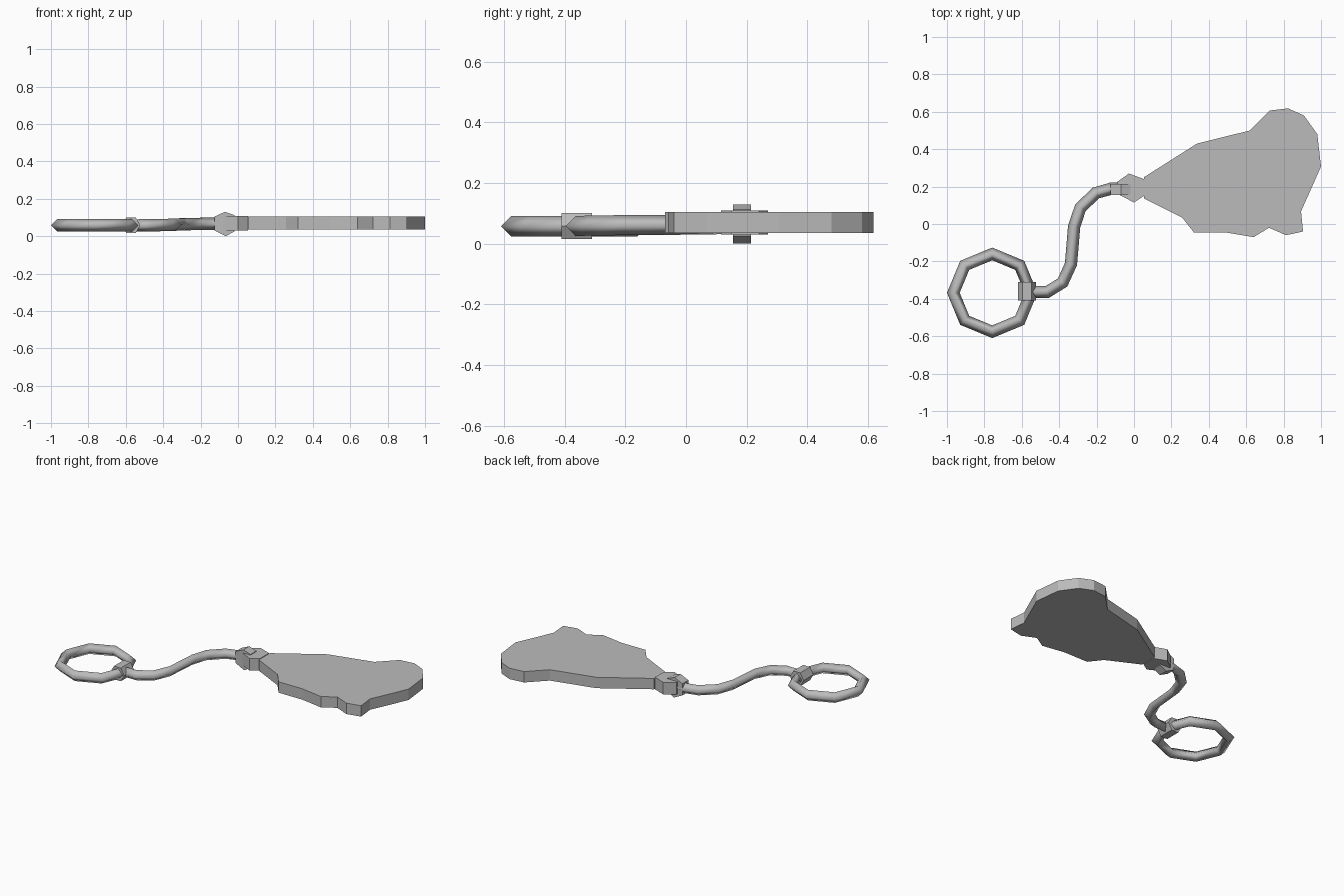
import bpy
import bmesh
import math
from mathutils import Vector

cube = bpy.data.objects.get("Cube")
if cube:
    bpy.data.objects.remove(cube)

# One grey metal for everything
grey = bpy.data.materials.new("grey_metal")
grey.use_nodes = True
colour = (0.5, 0.5, 0.5, 1)
grey.diffuse_color = colour
grey.node_tree.nodes["Principled BSDF"].inputs["Base Color"].default_value = colour


def finish(name, bm, smooth=False):
    bmesh.ops.recalc_face_normals(bm, faces=bm.faces)
    for face in bm.faces:
        face.smooth = smooth
    mesh = bpy.data.meshes.new(name)
    bm.to_mesh(mesh)
    bm.free()
    mesh.materials.append(grey)
    obj = bpy.data.objects.new(name, mesh)
    bpy.context.collection.objects.link(obj)
    return obj


def prism(name, outline, start, depth):
    """Extrude a closed outline of 3D points; start offsets it first."""
    bm = bmesh.new()
    verts = [bm.verts.new(Vector(p) + Vector(start)) for p in outline]
    face = bm.faces.new(verts)
    extruded = bmesh.ops.extrude_face_region(bm, geom=[face])["geom"]
    moved = [v for v in extruded if isinstance(v, bmesh.types.BMVert)]
    bmesh.ops.translate(bm, verts=moved, vec=depth)
    return finish(name, bm)


def diamond_tube(name, path, radius, closed=False):
    """Sweep a four-sided section, with ridges outward and upward."""
    bm = bmesh.new()
    points = [Vector(p) for p in path]
    n = len(points)
    rings = []
    for i, p in enumerate(points):
        before = points[i - 1] if closed or i else p
        after = points[(i + 1) % n] if closed or i < n - 1 else p
        along = (after - before).normalized()
        side = along.cross(Vector((0, 0, 1))).normalized() * radius
        up = Vector((0, 0, radius))
        rings.append([bm.verts.new(p + d) for d in (side, up, -side, -up)])
    for i in range(n if closed else n - 1):
        a, b = rings[i], rings[(i + 1) % n]
        for j in range(4):
            k = (j + 1) % 4
            bm.faces.new((a[j], a[k], b[k], b[j]))
    if not closed:
        bm.faces.new(rings[0])
        bm.faces.new(rings[-1])
    return finish(name, bm, smooth=True)


# Flat irregular tag
tag = [(0.053, 0.25), (0.337, 0.43), (0.62, 0.50), (0.727, 0.607),
       (0.824, 0.618), (0.909, 0.58), (0.98, 0.48), (1.0, 0.307),
       (0.893, 0.067), (0.904, -0.04), (0.813, -0.06), (0.722, -0.02),
       (0.64, -0.07), (0.49, -0.045), (0.32, -0.045), (0.257, 0.035),
       (0.053, 0.137)]
prism("tag", [(x, y, 0) for x, y in tag], (0, 0, 0.035), (0, 0, 0.07))

# Two crossed links joining the tag and the cord
flat = [(-0.09, 0.225), (-0.027, 0.27), (0.053, 0.24),
        (0.053, 0.15), (0, 0.115), (-0.08, 0.157)]
prism("flat_link", [(x, y, 0) for x, y in flat], (0, 0, 0.031), (0, 0, 0.078))
upright = [(-0.125, 0.105), (-0.07, 0.13), (-0.02, 0.113),
           (-0.02, 0.025), (-0.065, 0), (-0.125, 0.03)]
prism("upright_link", [(x, 0, z) for x, z in upright], (0, 0.155, 0), (0, 0.06, 0))

# Curved cord, rising slightly towards the links
cord = [(-0.56, -0.363), (-0.465, -0.364), (-0.382, -0.313), (-0.337, -0.214),
        (-0.32, -0.013), (-0.286, 0.088), (-0.203, 0.166), (-0.118, 0.19),
        (-0.04, 0.187)]
diamond_tube("cord", [(x, y, 0.057 + 0.0014 * i) for i, (x, y) in enumerate(cord)], 0.033)

# Eight-sided key ring
ring = []
for i in range(8):
    a = i * math.tau / 8
    ring.append((-0.758 + 0.208 * math.cos(a), -0.368 + 0.208 * math.sin(a), 0.058))
diamond_tube("key_ring", ring, 0.034, closed=True)

# Six-sided collar holding the ring
collar = []
for i in range(6):
    a = i * math.tau / 6
    collar.append((-0.572 + 0.049 * math.cos(a), 0, 0.058 + 0.049 * math.sin(a)))
prism("ring_collar", collar, (0, -0.41, 0), (0, 0.1, 0))
